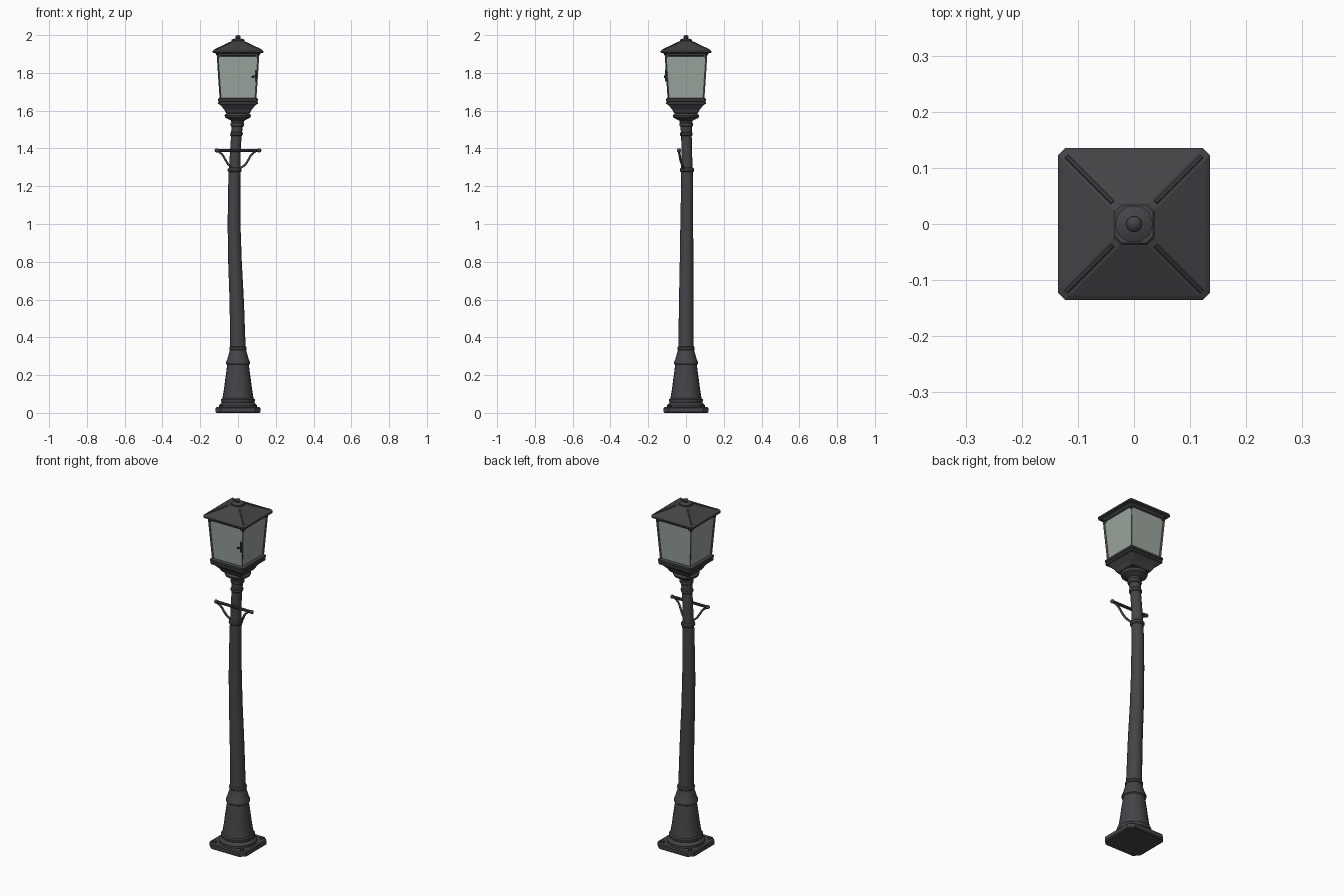
import bpy, bmesh, math
from mathutils import Vector

cube = bpy.data.objects.get("Cube")
if cube:
    bpy.data.objects.remove(cube, do_unlink=True)


def material(name, rgb):
    m = bpy.data.materials.new(name)
    m.use_nodes = True
    m.diffuse_color = (*rgb, 1)
    m.node_tree.nodes["Principled BSDF"].inputs["Base Color"].default_value = (*rgb, 1)
    return m


METAL = material("dark_iron", (0.058, 0.058, 0.065))
GLASS = material("frosted_glass", (0.33, 0.38, 0.34))

# Centre line of the gently bent post: height, x, y
BEND = [(0, 0, 0), (0.34, 0, 0), (0.6, -0.007, 0.001), (0.8, -0.016, 0.003),
        (1.0, -0.021, 0.004), (1.2, -0.02, 0.006), (1.4, -0.014, 0.004),
        (1.55, -0.002, 0), (1.6, 0, 0), (3, 0, 0)]


def centre(z):
    for (z0, x0, y0), (z1, x1, y1) in zip(BEND, BEND[1:]):
        if z <= z1:
            t = (z - z0) / (z1 - z0)
            return x0 + t * (x1 - x0), y0 + t * (y1 - y0)


def circle(r, n):
    return [(r * math.cos(math.tau * i / n), r * math.sin(math.tau * i / n)) for i in range(n)]


def square(h, c=0):
    """Square outline of half-width h with corners cut by c."""
    if not c:
        return [(h, h), (-h, h), (-h, -h), (h, -h)]
    k = h - c
    return [(h, k), (k, h), (-k, h), (-h, k), (-h, -k), (-k, -h), (k, -h), (h, -k)]


def finish(ob, smooth=True):
    if not ob.data.materials:
        ob.data.materials.append(METAL)
    bpy.ops.object.select_all(action="DESELECT")
    ob.select_set(True)
    bpy.context.view_layer.objects.active = ob
    if smooth:
        bpy.ops.object.shade_smooth_by_angle(angle=math.radians(35))
    return ob


def from_bmesh(name, bm, smooth=True, mats=(METAL,)):
    bmesh.ops.recalc_face_normals(bm, faces=bm.faces)
    me = bpy.data.meshes.new(name)
    bm.to_mesh(me)
    bm.free()
    for m in mats:
        me.materials.append(m)
    ob = bpy.data.objects.new(name, me)
    bpy.context.collection.objects.link(ob)
    return finish(ob, smooth)


def loft(rings):
    """Skin a stack of (height, outline) rings and cap both ends."""
    bm = bmesh.new()
    loops = [[bm.verts.new((x, y, z)) for x, y in pts] for z, pts in rings]
    n = len(loops[0])
    for a, b in zip(loops, loops[1:]):
        for i in range(n):
            j = (i + 1) % n
            bm.faces.new((a[i], a[j], b[j], b[i]))
    bm.faces.new(loops[0][::-1])
    bm.faces.new(loops[-1])
    return bm


def turned(name, profile, n=20):
    """Round part following the bent centre line; profile is (height, radius)."""
    rings = []
    for z, r in profile:
        cx, cy = centre(z)
        rings.append((z, [(x + cx, y + cy) for x, y in circle(r, n)]))
    return from_bmesh(name, loft(rings))


def squared(name, profile, cut=0):
    return from_bmesh(name, loft([(z, square(h, cut)) for z, h in profile]), False)


def rod(name, p, q, r, n=10):
    p, q = Vector(p), Vector(q)
    bpy.ops.mesh.primitive_cylinder_add(vertices=n, radius=r, depth=(q - p).length,
                                        location=(p + q) / 2)
    ob = bpy.context.object
    ob.name = name
    ob.rotation_euler = (q - p).to_track_quat("Z", "Y").to_euler()
    return finish(ob)


def box(name, loc, size, rot=(0, 0, 0)):
    bpy.ops.mesh.primitive_cube_add(size=1, location=loc, rotation=rot)
    ob = bpy.context.object
    ob.name = name
    ob.scale = size
    return finish(ob, False)


def ball(name, loc, r):
    bpy.ops.mesh.primitive_uv_sphere_add(segments=12, ring_count=8, radius=r, location=loc)
    bpy.context.object.name = name
    return finish(bpy.context.object)


# Base plate with bolts
squared("base_plate", [(0, 0.113), (0.005, 0.118), (0.025, 0.118), (0.03, 0.113)], 0.028)
for sx in (-1, 1):
    for sy in (-1, 1):
        rod("base_bolt", (sx * 0.088, sy * 0.088, 0.025), (sx * 0.088, sy * 0.088, 0.039), 0.011, 6)

# Pedestal
turned("pedestal", [(0.028, 0.1), (0.042, 0.1), (0.05, 0.092), (0.056, 0.086), (0.062, 0.089),
                    (0.072, 0.089), (0.078, 0.082), (0.12, 0.075), (0.19, 0.066), (0.255, 0.057),
                    (0.26, 0.063), (0.272, 0.063), (0.28, 0.058), (0.3, 0.052), (0.335, 0.042)], 24)

# Post, collars and neck
turned("post", [(0.33, 0.041), (0.336, 0.046), (0.346, 0.046), (0.352, 0.041)]
       + [(0.4 + 0.08 * i, 0.04 - 0.0008 * i) for i in range(12)] + [(1.31, 0.03)])
turned("post_collar", [(1.275, 0.032), (1.28, 0.037), (1.292, 0.037), (1.298, 0.031)])
turned("upper_post", [(1.29, 0.03), (1.38, 0.028), (1.465, 0.028), (1.47, 0.033), (1.482, 0.033),
                      (1.487, 0.029), (1.515, 0.03), (1.52, 0.036), (1.534, 0.036),
                      (1.538, 0.032), (1.548, 0.036), (1.555, 0.05), (1.563, 0.066),
                      (1.575, 0.07), (1.582, 0.064), (1.588, 0.056), (1.61, 0.056)], 24)

# Ladder bar with curved brackets
BAR_Y, BAR_Z = -0.037, 1.39
rod("ladder_bar", (-0.113, BAR_Y, BAR_Z), (0.113, BAR_Y, BAR_Z), 0.008)
for s, side in ((-1, "right"), (1, "left")):
    ball(side + "_bar_end", (s * 0.113, BAR_Y, BAR_Z), 0.011)
    cu = bpy.data.curves.new(side + "_bracket", "CURVE")
    cu.dimensions = "3D"
    cu.bevel_depth = 0.006
    cu.bevel_resolution = 1
    cu.resolution_u = 5
    cu.use_fill_caps = True
    path = [(0.1, BAR_Y, 1.385), (0.078, -0.034, 1.368), (0.058, -0.028, 1.335),
            (0.042, -0.02, 1.312), (0.015, -0.012, 1.296)]
    sp = cu.splines.new("BEZIER")
    sp.bezier_points.add(len(path) - 1)
    for bp, (x, y, z) in zip(sp.bezier_points, path):
        bp.co = (s * x - 0.006, y, z)
        bp.handle_left_type = bp.handle_right_type = "AUTO"
    ob = bpy.data.objects.new(side + "_bracket", cu)
    bpy.context.collection.objects.link(ob)
    finish(ob, False)

# Lantern floor and sill
squared("lantern_floor", [(1.585, 0.06), (1.595, 0.068), (1.605, 0.072), (1.632, 0.095),
                          (1.635, 0.105), (1.645, 0.105), (1.648, 0.099), (1.652, 0.107),
                          (1.663, 0.107), (1.667, 0.098)], 0.006)

# Lantern body: tapered frame with recessed panes
bm = loft([(1.655, square(0.097)), (1.9, square(0.113))])
bm.normal_update()
bmesh.ops.recalc_face_normals(bm, faces=bm.faces)
panes = [f for f in bm.faces if abs(f.normal.z) < 0.5]
bmesh.ops.inset_individual(bm, faces=panes, thickness=0.011, depth=-0.006)
for f in panes:
    f.material_index = 1
from_bmesh("lantern_body", bm, False, (METAL, GLASS))

# Small gussets in the upper corners of each pane
for i in range(4):
    a = i * math.pi / 2
    for s in (-1, 1):
        x, y = s * 0.101, -0.1085
        box("pane_gusset", (x * math.cos(a) - y * math.sin(a), x * math.sin(a) + y * math.cos(a), 1.888),
            (0.015, 0.007, 0.015), (0, math.pi / 4, a))

# Door latch on the front
box("latch_plate", (0.093, -0.107, 1.785), (0.008, 0.006, 0.06))
rod("latch_lever", (0.093, -0.112, 1.785), (0.078, -0.112, 1.778), 0.004, 8)
ball("latch_knob", (0.078, -0.112, 1.778), 0.006)

# Roof with hip ridges and finial
squared("roof", [(1.888, 0.108), (1.893, 0.115), (1.903, 0.118), (1.907, 0.135), (1.916, 0.135),
                 (1.922, 0.127), (1.965, 0.037), (1.969, 0.034)], 0.012)
for sx in (-1, 1):
    for sy in (-1, 1):
        rod("roof_ridge", (sx * 0.12, sy * 0.12, 1.923), (sx * 0.038, sy * 0.038, 1.962), 0.004, 8)
turned("finial", [(1.96, 0.03), (1.968, 0.034), (1.975, 0.034), (1.98, 0.024), (1.983, 0.011),
                  (1.986, 0.013), (1.991, 0.0145), (1.996, 0.011), (2.0, 0.004)], 10)
